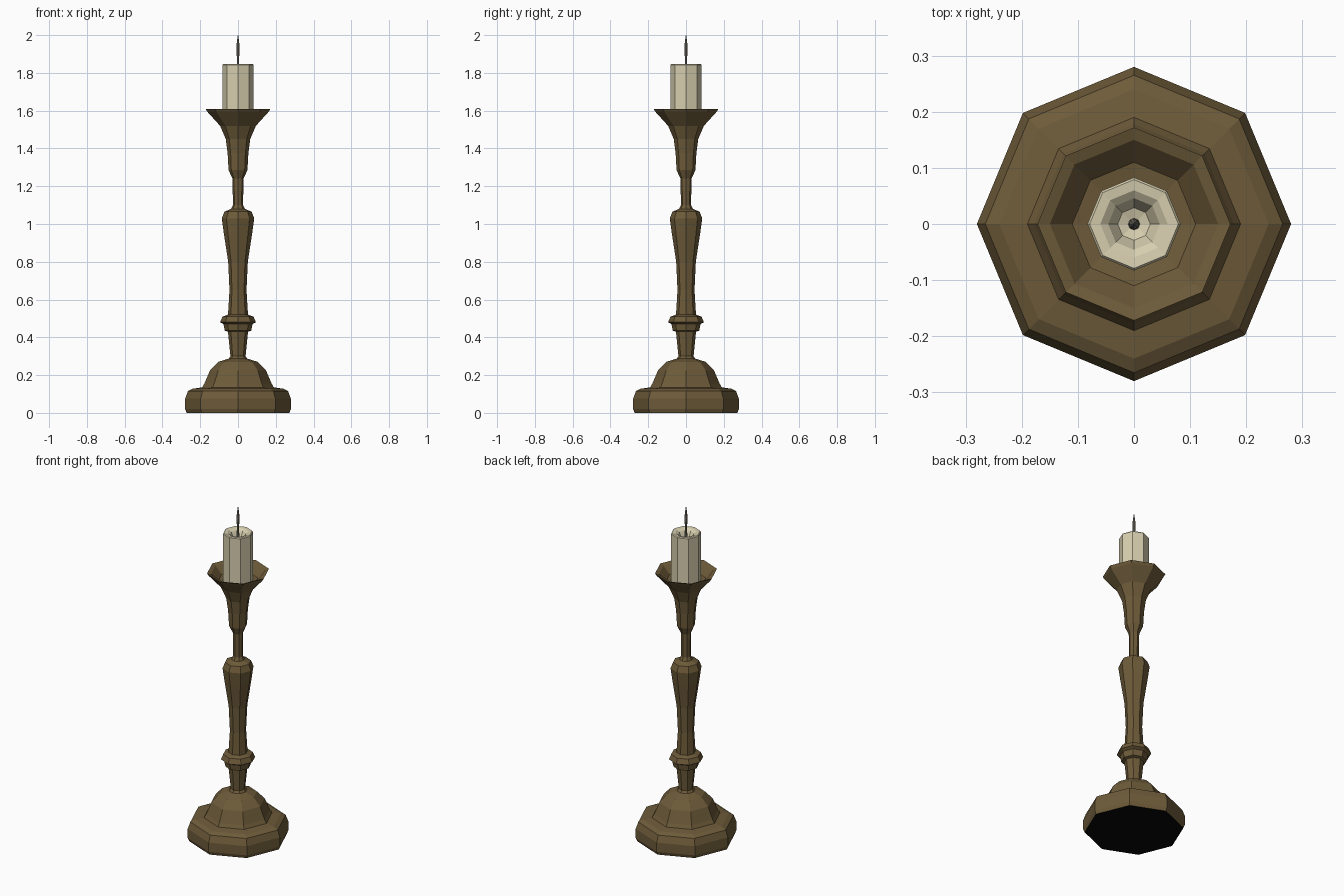
import bpy, bmesh, math

if "Cube" in bpy.data.objects:
    bpy.data.objects.remove(bpy.data.objects["Cube"])


def material(name, rgb):
    m = bpy.data.materials.new(name)
    m.diffuse_color = (*rgb, 1)
    m.use_nodes = True
    m.node_tree.nodes["Principled BSDF"].inputs["Base Color"].default_value = m.diffuse_color
    return m


brown = material("aged_brass", (0.155, 0.105, 0.042))
black = material("black_underside", (0.002, 0.002, 0.002))
cream = material("cream_wax", (0.68, 0.62, 0.43))
grey = material("grey_wick", (0.22, 0.20, 0.15))


def lathe(name, profile, mats, sides=8, cap_bottom=True, cap_top=True):
    """Revolve (radius, z) points, listed from the outside bottom upward."""
    bm = bmesh.new()
    rings = []
    for r, z in profile:
        rings.append([bm.verts.new((r * math.cos(2 * math.pi * i / sides),
                                    r * math.sin(2 * math.pi * i / sides), z))
                      for i in range(sides)])
    for a, b in zip(rings, rings[1:]):
        for i in range(sides):
            j = (i + 1) % sides
            bm.faces.new((a[i], a[j], b[j], b[i]))
    if cap_bottom:
        f = bm.faces.new(rings[0][::-1])
        f.material_index = len(mats) - 1
    if cap_top:
        bm.faces.new(rings[-1])
    me = bpy.data.meshes.new(name)
    bm.to_mesh(me)
    bm.free()
    for m in mats:
        me.materials.append(m)
    ob = bpy.data.objects.new(name, me)
    bpy.context.collection.objects.link(ob)
    return ob


# turned holder: stepped base, neck, collar, baluster, flared cup and its inside
lathe("candle_holder", [
    (0.272, 0), (0.28, 0.02), (0.28, 0.075), (0.265, 0.115), (0.24, 0.128),
    (0.19, 0.135), (0.178, 0.155), (0.148, 0.225), (0.105, 0.27), (0.05, 0.287),
    (0.04, 0.30), (0.053, 0.43), (0.07, 0.435), (0.077, 0.47), (0.095, 0.48),
    (0.082, 0.51), (0.053, 0.52), (0.045, 0.65), (0.052, 0.80), (0.075, 0.95),
    (0.086, 1.03), (0.072, 1.065), (0.037, 1.08), (0.027, 1.10), (0.029, 1.24),
    (0.05, 1.285), (0.055, 1.375), (0.065, 1.45), (0.095, 1.52), (0.163, 1.595),
    (0.172, 1.61), (0.150, 1.603), (0.11, 1.56), (0.05, 1.55)], [brown, black])

# candle with a melted hollow in the top
lathe("candle", [
    (0.083, 1.551), (0.083, 1.842), (0.079, 1.847), (0.06, 1.845),
    (0.046, 1.835), (0.029, 1.805), (0.012, 1.80)], [cream])

# tapered wick
lathe("wick", [
    (0.011, 1.795), (0.005, 1.86), (0.009, 1.93), (0.006, 1.965),
    (0.001, 2.0)], [grey])
